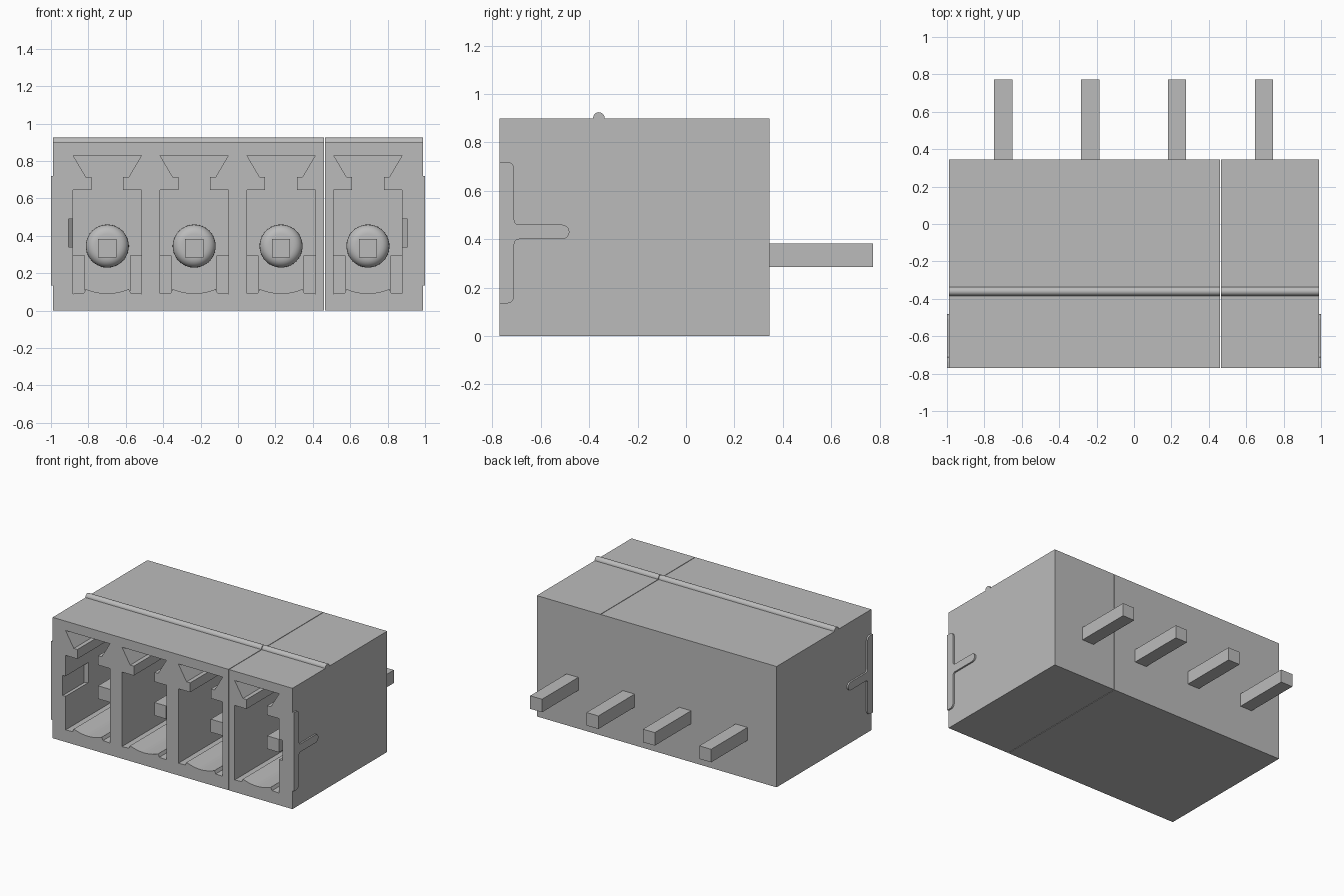
import bpy, bmesh, math
from mathutils import Matrix

cube = bpy.data.objects.get("Cube")
if cube:
    bpy.data.objects.remove(cube)

grey = bpy.data.materials.new("light grey plastic")
grey.use_nodes = True
color = (0.5, 0.5, 0.5, 1)
grey.diffuse_color = color
grey.node_tree.nodes["Principled BSDF"].inputs["Base Color"].default_value = color

HALF, FRONT, BACK, TOP = 0.988, -0.77, 0.345, 0.90
FLOOR_Y = 0.2          # inner end of the sockets
SEAM, GAP = 0.463, 0.002
PITCH = 0.4645
CELLS = [(i - 1.5) * PITCH - 0.002 for i in range(4)]


def add_object(name, bm):
    bmesh.ops.recalc_face_normals(bm, faces=bm.faces)
    mesh = bpy.data.meshes.new(name)
    bm.to_mesh(mesh)
    bm.free()
    mesh.materials.append(grey)
    obj = bpy.data.objects.new(name, mesh)
    bpy.context.collection.objects.link(obj)
    return obj


def box(name, x0, x1, y0, y1, z0, z1):
    bm = bmesh.new()
    size = Matrix.Diagonal((x1 - x0, y1 - y0, z1 - z0, 1))
    place = Matrix.Translation(((x0 + x1) / 2, (y0 + y1) / 2, (z0 + z1) / 2))
    bmesh.ops.create_cube(bm, size=1, matrix=place @ size)
    return add_object(name, bm)


def prism(name, points, direction):
    """Extrude a closed outline of 3D points along a direction."""
    bm = bmesh.new()
    face = bm.faces.new([bm.verts.new(p) for p in points])
    extruded = bmesh.ops.extrude_face_region(bm, geom=[face])["geom"]
    moved = [g for g in extruded if isinstance(g, bmesh.types.BMVert)]
    bmesh.ops.translate(bm, vec=direction, verts=moved)
    return add_object(name, bm)


def smooth(obj):
    bpy.ops.object.select_all(action="DESELECT")
    obj.select_set(True)
    bpy.context.view_layer.objects.active = obj
    bpy.ops.object.shade_smooth_by_angle(angle=math.radians(35))


def cut(obj, cutter):
    mod = obj.modifiers.new("cut", "BOOLEAN")
    mod.operation, mod.solver, mod.object = "DIFFERENCE", "EXACT", cutter
    bpy.context.view_layer.objects.active = obj
    bpy.ops.object.modifier_apply(modifier=mod.name)
    bpy.data.objects.remove(cutter)


# Housing in two sections with a hairline seam
main_housing = box("main_housing", -HALF, SEAM - GAP, FRONT, BACK, 0, TOP)
end_housing = box("end_housing", SEAM + GAP, HALF, FRONT, BACK, 0, TOP)

# Socket outline: wavy floor, straight walls, neck and flared key slot
wave = [(t / 10 * 0.115, 0.092 + 0.023 * (t / 10) ** 2) for t in range(0, 11, 2)]
right = wave + [(0.125, 0.093), (0.183, 0.09), (0.183, 0.645), (0.085, 0.645),
                (0.085, 0.715), (0.115, 0.715), (0.183, 0.83)]
outline = right + [(-x, z) for x, z in reversed(right) if x > 0]

for i, cx in enumerate(CELLS):
    housing = end_housing if i == 3 else main_housing
    cut(housing, prism("socket_cutter", [(cx + x, FRONT - 0.05, z) for x, z in outline],
                       (0, FLOOR_Y - FRONT + 0.05, 0)))
    # Stepped shoulders and rounded collar at the socket end
    for side, label in ((-1, "right"), (1, "left")):
        xs = sorted((cx + side * 0.12, cx + side * 0.186))
        box(f"socket_shoulder_{label}_{i + 1}", *xs, FLOOR_Y - 0.06, FLOOR_Y + 0.01, 0.085, 0.295)
    bm = bmesh.new()
    turn = Matrix.Translation((cx, FLOOR_Y - 0.03, 0.345)) @ Matrix.Rotation(math.pi / 2, 4, "X")
    bmesh.ops.create_cone(bm, cap_ends=True, segments=40, radius1=0.115, radius2=0.115,
                          depth=0.1, matrix=turn)
    rim = [e for e in bm.edges if all(v.co.y < FLOOR_Y - 0.05 for v in e.verts)]
    bmesh.ops.bevel(bm, geom=rim, offset=0.05, segments=5, profile=0.5, affect="EDGES")
    smooth(add_object(f"pin_collar_{i + 1}", bm))
    # Contact pin running through the back wall
    box(f"contact_pin_{i + 1}", cx - 0.049, cx + 0.049, -0.58, 0.772, 0.285, 0.382)

# Latch notches in the outer socket walls
for side, housing in ((-1, main_housing), (1, end_housing)):
    inner, outer = side * 0.86, side * 0.905
    wedge = [(inner, FRONT - 0.05, 0.34), (outer, FRONT - 0.05, 0.34),
             (outer, FRONT + 0.25, 0.34), (inner, FRONT + 0.29, 0.34)]
    cut(housing, prism("notch_cutter", wedge, (0, 0, 0.15)))

# Rounded marking ridge along the top
for label, x0, x1 in (("main", -HALF, SEAM - GAP), ("end", SEAM + GAP, HALF)):
    arc = [(x0, -0.36 + 0.024 * math.cos(a * math.pi / 12),
            TOP + 0.025 * math.sin(a * math.pi / 12)) for a in range(13)]
    smooth(prism(f"top_ridge_{label}", arc, (x1 - x0, 0, 0)))

# T-shaped side rails with a rounded tongue
def arc_points(y, z, r, start, end, n=6):
    steps = [math.radians(start + (end - start) * k / n) for k in range(n + 1)]
    return [(y + r * math.cos(a), z + r * math.sin(a)) for a in steps]


rail = ([(FRONT, 0.135)] + arc_points(-0.74, 0.165, 0.03, -90, 0)
        + arc_points(-0.69, 0.38, 0.02, 180, 90)
        + arc_points(-0.512, 0.43, 0.03, -90, 90, 10)
        + arc_points(-0.69, 0.48, 0.02, 270, 180)
        + arc_points(-0.74, 0.69, 0.03, 0, 90) + [(FRONT, 0.72)])
for side, label in ((-1, "right"), (1, "left")):
    smooth(prism(f"side_rail_{label}", [(side * HALF, y, z) for y, z in rail],
                 (side * 0.012, 0, 0)))
